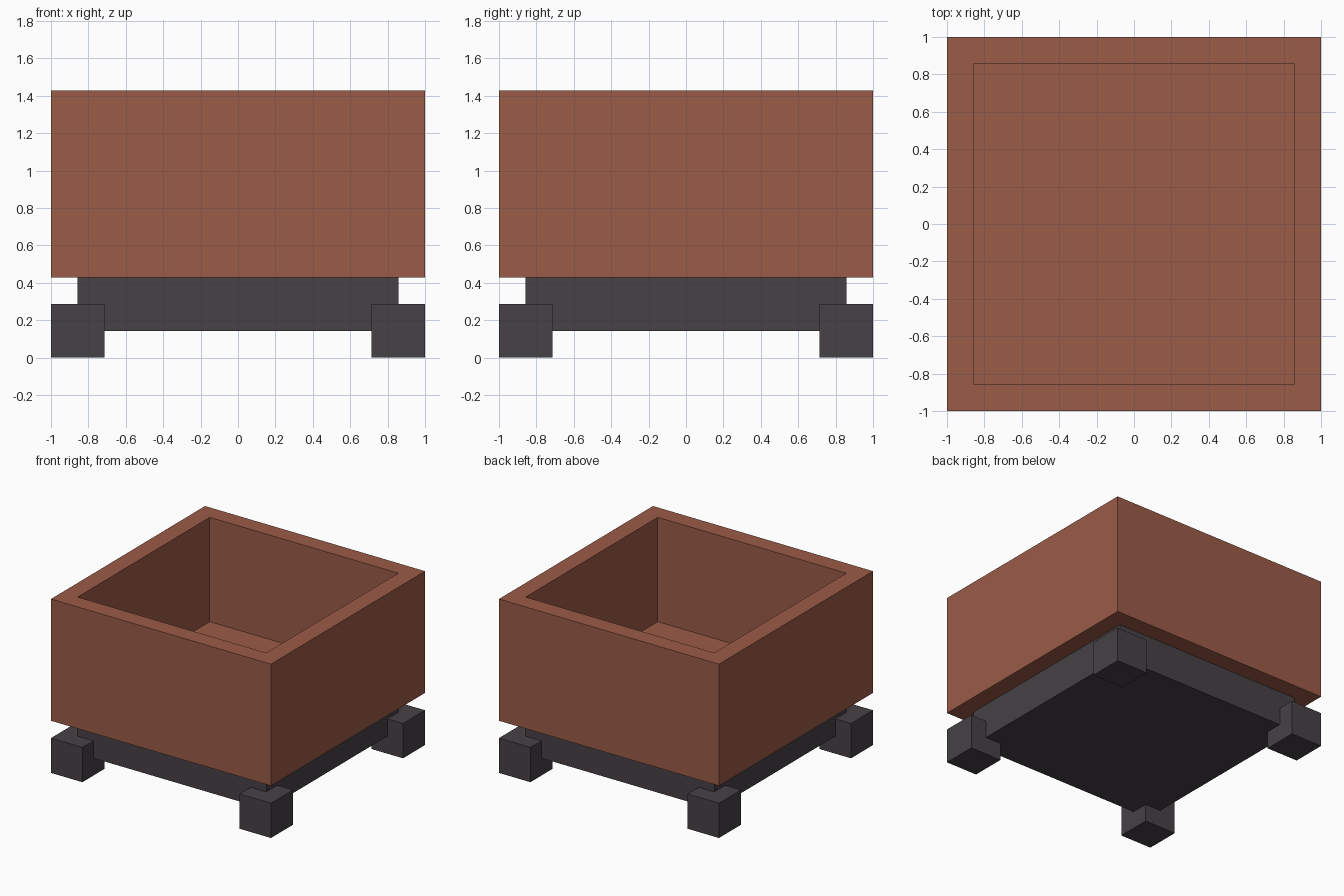
import bpy
import bmesh

if "Cube" in bpy.data.objects:
    bpy.data.objects.remove(bpy.data.objects["Cube"])

U = 1 / 7  # module: every dimension is a whole number of these


def material(name, rgb):
    m = bpy.data.materials.new(name)
    m.diffuse_color = (*rgb, 1)
    m.use_nodes = True
    m.node_tree.nodes["Principled BSDF"].inputs["Base Color"].default_value = m.diffuse_color
    return m


def box(name, centre, size, mat, wall=0):
    """Box with its base at centre; wall > 0 hollows it out from the top."""
    bm = bmesh.new()
    bmesh.ops.create_cube(bm, size=1)
    for v in bm.verts:
        v.co = [c + s * p for c, s, p in zip(centre, size, v.co)]
        v.co.z += size[2] / 2
    bm.normal_update()
    if wall:
        top = max(bm.faces, key=lambda f: f.calc_center_median().z)
        bmesh.ops.inset_region(bm, faces=[top], thickness=wall, use_even_offset=True)
        cavity = bmesh.ops.extrude_face_region(bm, geom=[top])["geom"]
        verts = [g for g in cavity if isinstance(g, bmesh.types.BMVert)]
        bmesh.ops.translate(bm, verts=verts, vec=(0, 0, wall - size[2]))
        if top.is_valid:
            bmesh.ops.delete(bm, geom=[top], context='FACES_ONLY')
    bmesh.ops.recalc_face_normals(bm, faces=bm.faces)
    mesh = bpy.data.meshes.new(name)
    bm.to_mesh(mesh)
    bm.free()
    mesh.materials.append(mat)
    obj = bpy.data.objects.new(name, mesh)
    bpy.context.collection.objects.link(obj)
    return obj


terracotta = material("terracotta", (0.33, 0.104, 0.064))
charcoal = material("charcoal", (0.061, 0.053, 0.061))

# Hollow planter body
box("planter_body", (0, 0, 3 * U), (2, 2, 7 * U), terracotta, wall=U)

# Recessed plinth under the body
box("plinth", (0, 0, U), (12 * U, 12 * U, 2 * U), charcoal)

# Four cube feet at the corners
for side, x in (("left", -1), ("right", 1)):
    for end, y in (("front", -1), ("back", 1)):
        box(f"foot_{end}_{side}", (x * 6 * U, y * 6 * U, 0), (2 * U,) * 3, charcoal)
